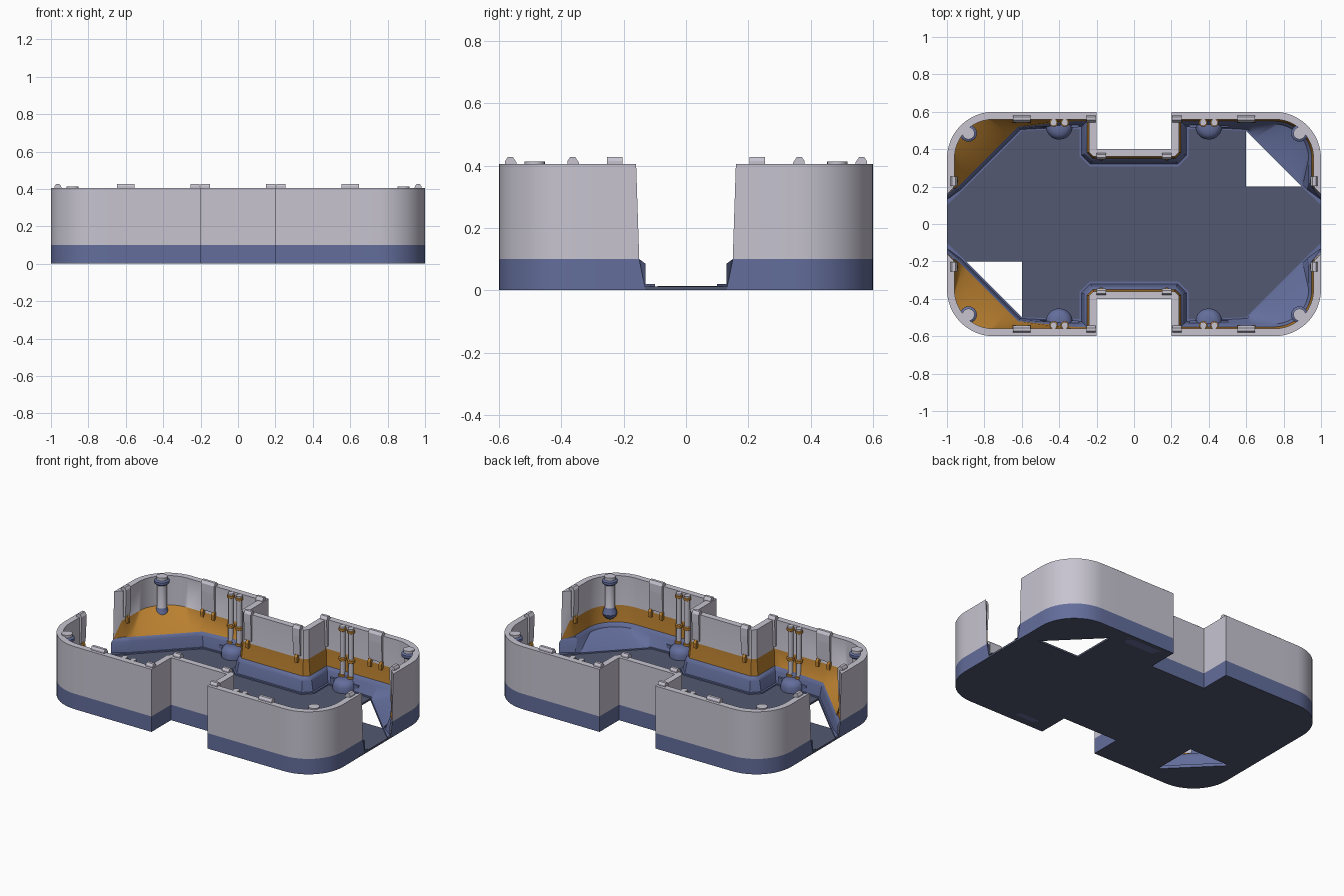
import bpy, bmesh, math
from mathutils import Vector

if "Cube" in bpy.data.objects:
    bpy.data.objects.remove(bpy.data.objects["Cube"])

def material(name, c):
    m = bpy.data.materials.new(name)
    m.diffuse_color = (*c, 1)
    m.use_nodes = True
    m.node_tree.nodes["Principled BSDF"].inputs["Base Color"].default_value = m.diffuse_color
    return m

MATS = [material("light_grey", (0.57, 0.55, 0.63)),
        material("steel_blue", (0.125, 0.155, 0.33)),
        material("amber", (0.50, 0.22, 0.03)),
        material("dark_slate", (0.085, 0.098, 0.165))]
GREY, BLUE, AMBER, SLATE = range(4)
QUADS = [(1, 1), (-1, 1), (-1, -1), (1, -1)]

def finish(bm, name, smooth=True):
    bmesh.ops.remove_doubles(bm, verts=bm.verts, dist=1e-5)
    bmesh.ops.recalc_face_normals(bm, faces=bm.faces)
    me = bpy.data.meshes.new(name)
    bm.to_mesh(me)
    bm.free()
    for m in MATS:
        me.materials.append(m)
    ob = bpy.data.objects.new(name, me)
    bpy.context.collection.objects.link(ob)
    if smooth:
        bpy.ops.object.select_all(action='DESELECT')
        ob.select_set(True)
        bpy.context.view_layer.objects.active = ob
        bpy.ops.object.shade_smooth_by_angle(angle=math.radians(32))
    return ob

def face(bm, verts, mat):
    if len({tuple(round(c, 5) for c in v.co) for v in verts}) < 3:
        return
    bm.faces.new(verts).material_index = mat

def prism(bm, pts, vec, mat):
    """Extrude a polygon of 3D points along vec."""
    a = [bm.verts.new(p) for p in pts]
    b = [bm.verts.new(Vector(p) + Vector(vec)) for p in pts]
    face(bm, a, mat)
    face(bm, b[::-1], mat)
    for i in range(len(a)):
        j = (i + 1) % len(a)
        face(bm, [a[i], a[j], b[j], b[i]], mat)

def lathe(bm, x, y, prof, n=16):
    """prof: (radius, z, colour of the band above)."""
    rings = [[bm.verts.new((x + r * math.cos(2 * math.pi * k / n),
                            y + r * math.sin(2 * math.pi * k / n), z)) for k in range(n)]
             for r, z, _ in prof]
    for i in range(len(rings) - 1):
        for k in range(n):
            j = (k + 1) % n
            face(bm, [rings[i][k], rings[i][j], rings[i + 1][j], rings[i + 1][k]], prof[i][2])
    face(bm, rings[0][::-1], prof[0][2])
    face(bm, rings[-1], prof[-1][2])

# Wall: path of one quadrant with inward direction, swept with a stepped profile
path = [(0, .4, 0, -1), (.2, .4, .4, -1), (.2, .4, 1, -.4), (.2, .6, 1, -1), (.3, .6, 0, -1), (.63, .6, 0, -1)]
path[4] = (.32, .6, 0, -1)
D0 = len(path) - 1
for k in range(13):
    a = math.pi / 2 * (1 - k / 12)
    c, s = math.cos(a), math.sin(a)
    path.append((.75 + .25 * c, .35 + .25 * s, -c, -s))
path.append((1, .22, -1, 0))
D1 = len(path) - 1
# inward offset, height, end point at the doorway, colour of the strip that follows
rings = [(0, 0, (1, .13), BLUE), (0, .1, (1, .15), GREY), (0, .405, (1, .16), GREY),
         (.04, .405, (.965, .195), GREY), (.04, .215, (.965, .19), AMBER),
         (.05, .11, (.96, .19), BLUE), (.06, .1, (1, .15), BLUE), (.066, .085, (1, .13), BLUE),
         (.08, .02, (1, .13), BLUE), (.092, .02, (1, .1), BLUE), (.092, 0, (1, .1), SLATE)]

bm = bmesh.new()
for sx, sy in QUADS:
    first_diag = 5 if sx < 0 else 8
    grid = []
    for ri, (d, z, end, mat) in enumerate(rings):
        row = []
        for i, (x, y, nx, ny) in enumerate(path):
            px, py = x + nx * d, y + ny * d
            if D0 <= i <= D1 and ri >= first_diag:      # straight chamfer across the corner
                t = (i - D0) / (D1 - D0)
                sh = (d - .05) * .5
                px, py = .62 + .32 * t - sh, .52 - .32 * t - sh
            row.append(bm.verts.new((sx * px, sy * py, z)))
        row.append(bm.verts.new((sx * end[0], sy * end[1], z)))
        grid.append(row)
    for r in range(len(rings)):
        r2 = (r + 1) % len(rings)
        for i in range(len(path)):
            face(bm, [grid[r][i], grid[r][i + 1], grid[r2][i + 1], grid[r2][i]], rings[r][3])
    e = [row[-1] for row in grid]
    face(bm, e[1:5], GREY)                              # doorway end faces
    face(bm, [e[1], e[4], e[5]], AMBER)
finish(bm, "outer_wall")

# Floor slab, with two corner tiles left out
bm = bmesh.new()
def slab(pts):
    prism(bm, [(x, y, 0) for x, y in pts], (0, 0, .012), SLATE)
slab([(-1, -.2), (-.6, -.2), (-.6, -.56), (-.22, -.56), (-.22, -.38), (.22, -.38), (.22, -.56),
      (.6, -.56), (.6, -.2), (1, -.2), (1, .2), (.6, .2), (.6, .56), (.22, .56), (.22, .38),
      (-.22, .38), (-.22, .56), (-.6, .56), (-.6, .2), (-1, .2)])
for sx, sy in [(-1, 1), (1, -1)]:
    slab([(sx * x, sy * y) for x, y in [(.6, .2), (.98, .2), (.98, .36), (.9, .5), (.76, .58), (.6, .58)]])
finish(bm, "floor", False)

# Loose floor hatch
bm = bmesh.new()
hatch = [(.141 * math.cos(math.radians(60 + 90 * k)) - .45,
          .141 * math.sin(math.radians(60 + 90 * k)) + .03, .012) for k in range(4)]
prism(bm, hatch, (0, 0, .002), SLATE)
finish(bm, "floor_hatch", False)

# Wall clips with small amber feet
clip_prof = [(.02, .39), (.02, .415), (.028, .427), (.045, .427), (.056, .41), (.056, .36), (.05, .235), (.035, .235)]
def clip(bm, sx, sy, x, y, inward, w):
    n = Vector((inward[0], inward[1], 0))
    t = Vector((-n.y, n.x, 0))
    def place(d, s, z):
        p = Vector((x, y, z)) + n * d + t * s
        return (p.x * sx, p.y * sy, p.z)
    def along(w):
        return (t.x * w * sx, t.y * w * sy, 0)
    prism(bm, [place(d, -w / 2, z) for d, z in clip_prof], along(w), GREY)
    for s in ((-.05, .03) if w > .06 else (-.01,)):
        prism(bm, [place(d, s, z) for d, z in [(.035, .19), (.06, .19), (.06, .225), (.052, .24), (.035, .24)]],
              along(.02), AMBER)
bm = bmesh.new()
for sx, sy in QUADS:
    clip(bm, sx, sy, .6, .6, (0, -1), .095)
    clip(bm, sx, sy, .23, .6, (0, -1), .05)
    clip(bm, sx, sy, .175, .4, (0, -1), .05)
    clip(bm, sx, sy, 1, .228, (-1, 0), .05)
finish(bm, "wall_clips", False)

# Corner posts with blue collar and foot
bm = bmesh.new()
for sx, sy in QUADS:
    lathe(bm, sx * .885, sy * .485,
          [(.018, .14, BLUE), (.036, .155, BLUE), (.044, .175, BLUE), (.036, .2, BLUE), (.03, .215, GREY),
           (.03, .36, BLUE), (.045, .372, BLUE), (.045, .388, BLUE), (.033, .395, GREY), (.033, .413, GREY)])
finish(bm, "corner_posts")

# Twin pipes with amber rings, standing on a rounded blue base
bm = bmesh.new()
for sx, sy in QUADS:
    for dx in (-.03, .03):
        lathe(bm, sx * (.4 + dx), sy * .542,
              [(.016, .06, GREY), (.016, .08, AMBER), (.023, .082, AMBER), (.023, .094, AMBER), (.016, .096, GREY),
               (.016, .18, AMBER), (.023, .184, AMBER), (.023, .2, AMBER), (.016, .204, GREY),
               (.016, .372, AMBER), (.023, .376, AMBER), (.023, .39, AMBER), (.018, .392, GREY), (.018, .404, GREY)], 12)
finish(bm, "twin_pipes")
bm = bmesh.new()
for sx, sy in QUADS:
    lathe(bm, sx * .4, sy * .523, [(.072, .01, BLUE), (.072, .045, BLUE), (.062, .066, BLUE), (.045, .078, BLUE), (.02, .082, BLUE)], 20)
    # raised plinth section behind the pipe base
    prism(bm, [(sx * x, sy * y, .0) for x, y in [(.27, .57), (.3, .515), (.5, .515), (.53, .57)]], (0, 0, .06), BLUE)
finish(bm, "pipe_bases")
